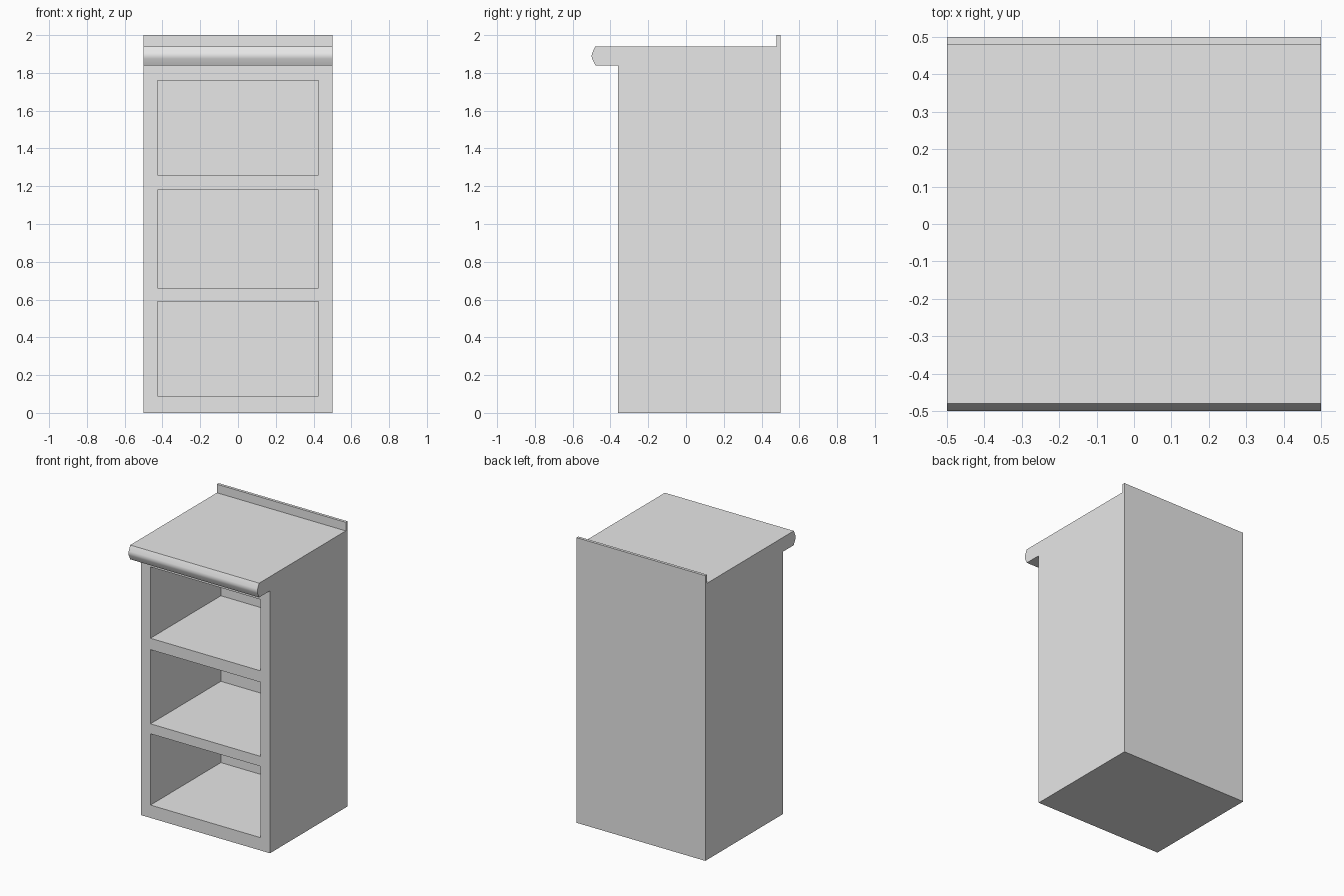
import bpy
import bmesh
from math import radians

cube = bpy.data.objects.get("Cube")
if cube:
    bpy.data.objects.remove(cube, do_unlink=True)

grey = bpy.data.materials.new("plain_grey")
grey.use_nodes = True
grey.diffuse_color = (0.8, 0.8, 0.8, 1)
grey.node_tree.nodes["Principled BSDF"].inputs["Base Color"].default_value = (0.8, 0.8, 0.8, 1)


def prism(name, profile, half_width):
    """Extrude a (y, z) side profile across x."""
    bm = bmesh.new()
    side = bm.faces.new([bm.verts.new((-half_width, y, z)) for y, z in profile])
    grown = bmesh.ops.extrude_face_region(bm, geom=[side])
    verts = [v for v in grown["geom"] if isinstance(v, bmesh.types.BMVert)]
    bmesh.ops.translate(bm, verts=verts, vec=(2 * half_width, 0, 0))
    bmesh.ops.recalc_face_normals(bm, faces=bm.faces)
    mesh = bpy.data.meshes.new(name)
    bm.to_mesh(mesh)
    bm.free()
    mesh.materials.append(grey)
    obj = bpy.data.objects.new(name, mesh)
    bpy.context.collection.objects.link(obj)
    return obj


# Cabinet body with overhanging rounded counter edge and back lip
front, back = -0.36, 0.5
cabinet = prism("shelf_cabinet", [
    (front, 0), (back, 0), (back, 2), (0.48, 2), (0.48, 1.94),
    (-0.48, 1.94), (-0.497, 1.905), (-0.5, 1.89), (-0.497, 1.875), (-0.48, 1.84),
    (front, 1.84)], 0.5)

bpy.ops.object.select_all(action="DESELECT")
bpy.context.view_layer.objects.active = cabinet
cabinet.select_set(True)

# Three open shelf bays
for low, high in ((0.09, 0.59), (0.66, 1.18), (1.26, 1.76)):
    bay = prism("bay_cutter", [(-0.45, low), (0.42, low), (0.42, high), (-0.45, high)], 0.427)
    bay.hide_render = True
    cut = cabinet.modifiers.new("bay", "BOOLEAN")
    cut.operation = "DIFFERENCE"
    cut.solver = "EXACT"
    cut.object = bay
    bpy.ops.object.modifier_apply(modifier=cut.name)
    bpy.data.objects.remove(bay, do_unlink=True)

# Soft counter nose, crisp corners elsewhere
bpy.ops.object.shade_smooth_by_angle(angle=radians(30))
